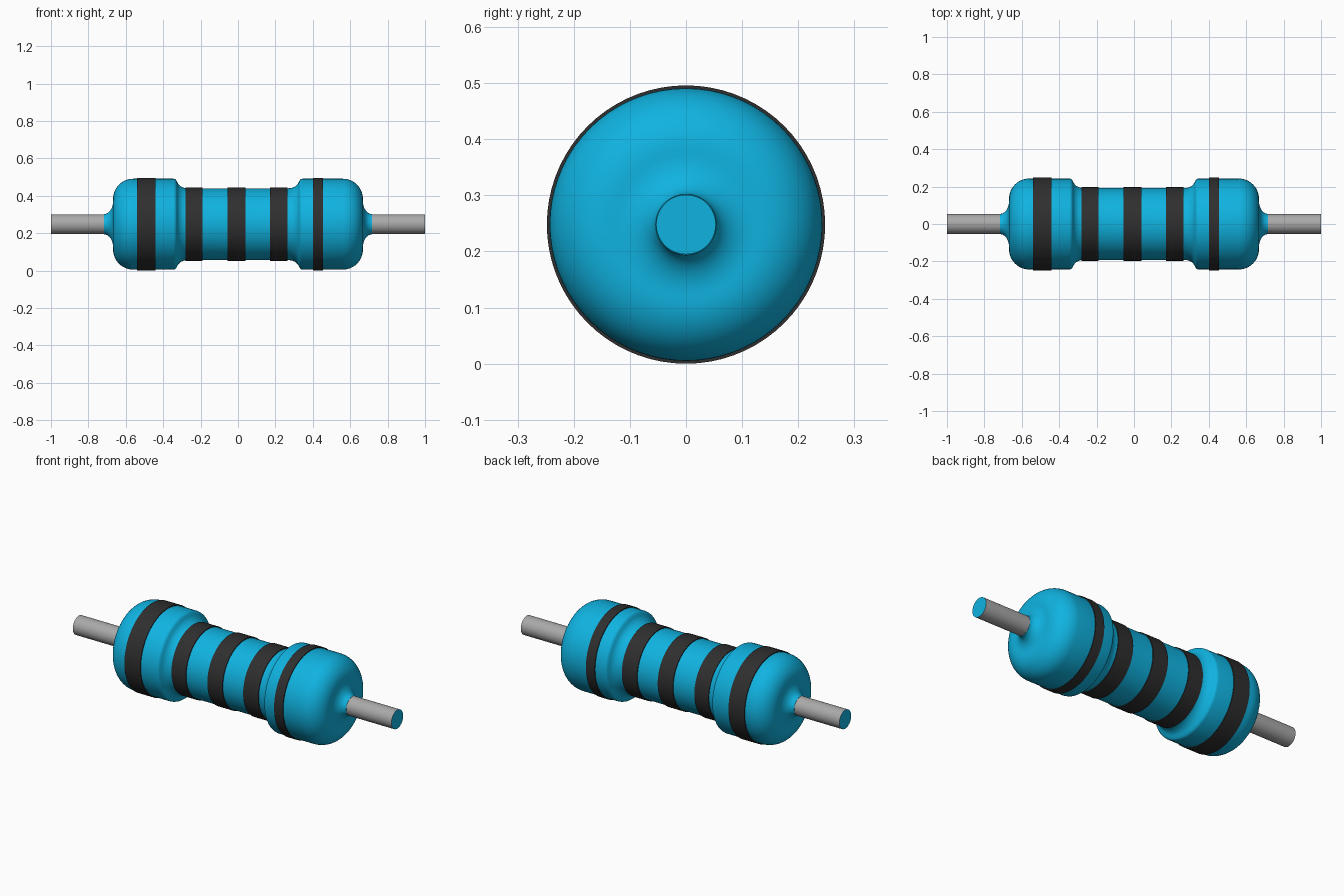
import bpy, bmesh, math

if "Cube" in bpy.data.objects:
    bpy.data.objects.remove(bpy.data.objects["Cube"])

AXIS_Z = 0.248
SEGMENTS = 72


def material(name, rgb):
    m = bpy.data.materials.new(name)
    m.diffuse_color = (*rgb, 1)
    m.use_nodes = True
    m.node_tree.nodes["Principled BSDF"].inputs["Base Color"].default_value = m.diffuse_color
    return m


BLUE = material("body blue", (0.005, 0.45, 0.75))
BLACK = material("band black", (0.028, 0.028, 0.028))
GREY = material("lead grey", (0.40, 0.40, 0.40))


def arc(cx, cr, ax, ar, start, end, steps=10):
    """Elliptical arc of (x, radius) points, angles in degrees."""
    angles = [math.radians(start + (end - start) * i / steps) for i in range(steps + 1)]
    return [(cx + ax * math.cos(a), cr + ar * math.sin(a)) for a in angles]


def lathe(name, profile, mats, closed=False, caps=False):
    """Revolve (x, radius) points around the long axis."""
    bm = bmesh.new()
    rings = []
    for x, r in profile:
        rings.append([bm.verts.new((x, r * math.cos(t), AXIS_Z + r * math.sin(t)))
                      for t in (2 * math.pi * i / SEGMENTS for i in range(SEGMENTS))])
    pairs = list(zip(rings, rings[1:]))
    if closed:
        pairs.append((rings[-1], rings[0]))
    for a, b in pairs:
        for i in range(SEGMENTS):
            j = (i + 1) % SEGMENTS
            bm.faces.new((a[i], a[j], b[j], b[i]))
    if caps:
        for ring in (rings[0], rings[-1]):
            bm.faces.new(ring).material_index = len(mats) - 1
    bmesh.ops.recalc_face_normals(bm, faces=bm.faces)
    mesh = bpy.data.meshes.new(name)
    bm.to_mesh(mesh)
    bm.free()
    for m in mats:
        mesh.materials.append(m)
    ob = bpy.data.objects.new(name, mesh)
    bpy.context.collection.objects.link(ob)
    bpy.ops.object.select_all(action='DESELECT')
    ob.select_set(True)
    bpy.context.view_layer.objects.active = ob
    bpy.ops.object.shade_smooth_by_angle(angle=math.radians(35))
    return ob


# Body: thin waist, flared caps, rounded shoulders and a collar onto the lead
half = [(0.27, 0.192)]
half += arc(0.27, 0.240, 0.058, 0.048, -75, -15, 6)
half += [(0.331, 0.236), (0.336, 0.241), (0.344, 0.243)]
half += arc(0.56, 0.135, 0.108, 0.108, 90, 0, 14)
half += arc(0.717, 0.123, 0.049, 0.069, 180, 270, 10)
lathe("body", [(-x, r) for x, r in reversed(half)] + half, [BLUE], caps=True)

# Painted bands: start, end, surface radius
bands = {
    "wide_cap_band": (-0.54, -0.44, 0.243),
    "left_waist_band": (-0.28, -0.19, 0.192),
    "middle_waist_band": (-0.055, 0.04, 0.192),
    "right_waist_band": (0.17, 0.265, 0.192),
    "narrow_cap_band": (0.40, 0.455, 0.243),
}
for name, (x0, x1, r) in bands.items():
    lathe(name, [(x0, r - 0.003), (x0, r + 0.005), (x1, r + 0.005), (x1, r - 0.003)],
          [BLACK], closed=True)

# Wire leads with coloured end faces
for side, s in (("left", -1), ("right", 1)):
    lathe(side + "_lead", [(s * 0.70, 0.053), (s * 1.0, 0.053)], [GREY, BLUE], caps=True)
